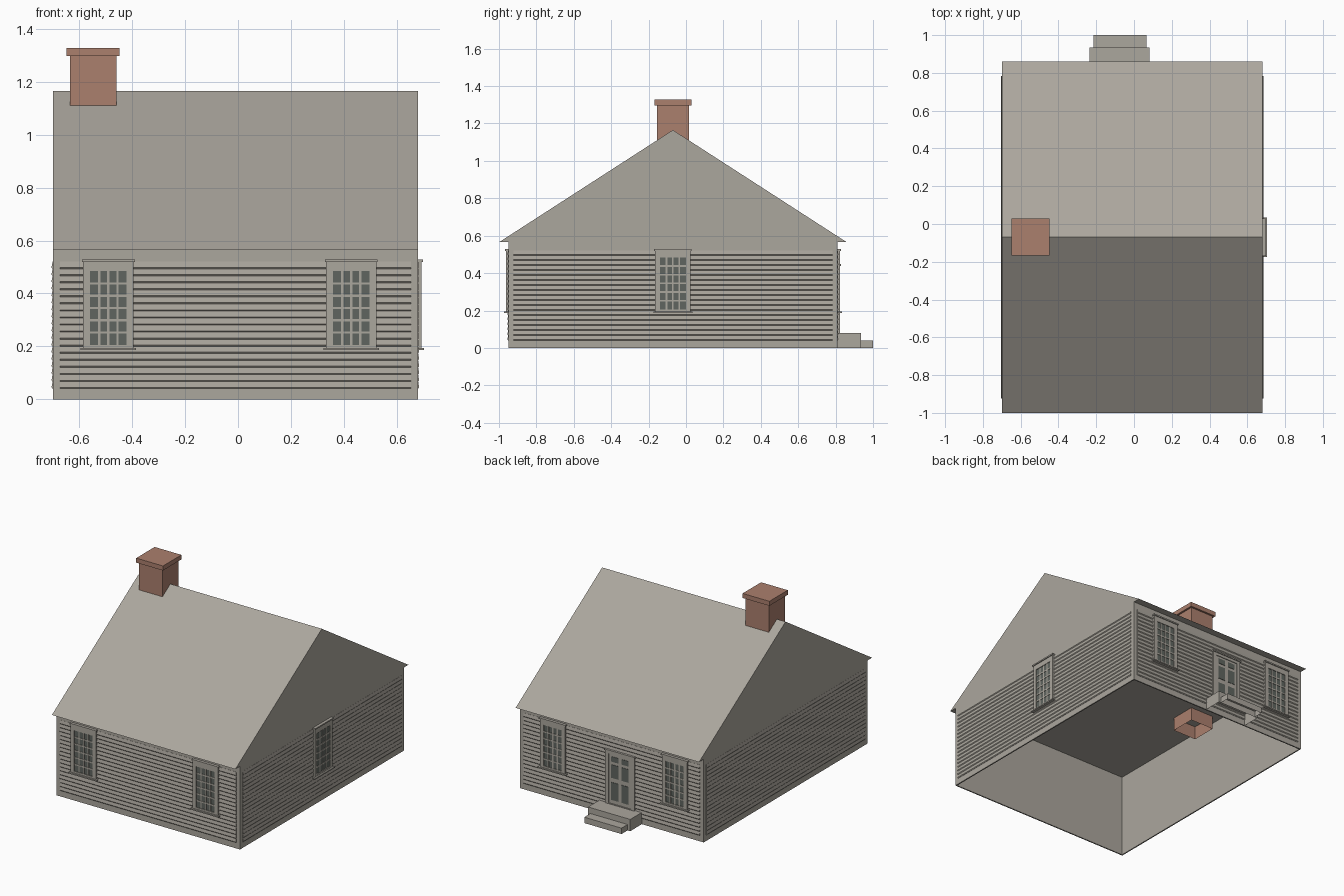
import bpy, bmesh, math
from mathutils import Matrix

if "Cube" in bpy.data.objects:
    bpy.data.objects.remove(bpy.data.objects["Cube"], do_unlink=True)


def material(name, rgb):
    m = bpy.data.materials.new(name)
    m.use_nodes = True
    m.diffuse_color = (*rgb, 1)
    m.node_tree.nodes["Principled BSDF"].inputs["Base Color"].default_value = (*rgb, 1)
    return m


GREY = material("weathered_grey", (0.41, 0.385, 0.34))
GLASS = material("dark_glass", (0.115, 0.13, 0.115))
BRICK = material("red_brick", (0.41, 0.215, 0.155))

# House extents
X0, X1, Y0, Y1, EAVE = -0.70, 0.68, -0.95, 0.81, 0.565
RIDGE_Y, RIDGE_Z = -0.07, 1.165


def finish(name, bm, mats, matrix=None, normals=True):
    if normals:
        bmesh.ops.recalc_face_normals(bm, faces=bm.faces)
    me = bpy.data.meshes.new(name)
    bm.to_mesh(me)
    bm.free()
    for m in mats:
        me.materials.append(m)
    ob = bpy.data.objects.new(name, me)
    bpy.context.collection.objects.link(ob)
    if matrix:
        ob.matrix_world = matrix
    return ob


def box(bm, x0, x1, y0, y1, z0, z1, mat=0, open_ends=""):
    """Add a box; open_ends may hold 'b' (no bottom) and 't' (no top)."""
    size = Matrix.Diagonal((x1 - x0, y1 - y0, z1 - z0, 1))
    centre = Matrix.Translation(((x0 + x1) / 2, (y0 + y1) / 2, (z0 + z1) / 2))
    verts = bmesh.ops.create_cube(bm, size=1, matrix=centre @ size)["verts"]
    faces = {f for v in verts for f in v.link_faces}
    drop = []
    for f in faces:
        f.material_index = mat
        f.normal_update()
        if ("b" in open_ends and f.normal.z < -0.5) or ("t" in open_ends and f.normal.z > 0.5):
            drop.append(f)
    bmesh.ops.delete(bm, geom=drop, context="FACES_ONLY")


def extrude_profile(bm, points, a, b):
    """Sweep a closed (y, z) outline along x from a to b."""
    face = bm.faces.new([bm.verts.new((a, y, z)) for y, z in points])
    out = bmesh.ops.extrude_face_region(bm, geom=[face], use_keep_orig=True)["geom"]
    bmesh.ops.translate(bm, vec=(b - a, 0, 0),
                        verts=[g for g in out if isinstance(g, bmesh.types.BMVert)])


def wall_matrix(x, y, turn):
    """Local x runs along the wall and local -y points outwards."""
    return Matrix.Translation((x, y, 0)) @ Matrix.Rotation(math.radians(turn), 4, "Z")


FRONT = wall_matrix(0, Y0, 0)
BACK = wall_matrix(0, Y1, 180)
LEFT = wall_matrix(X1, 0, 90)
RIGHT = wall_matrix(X0, 0, -90)

# Walls: hollow shell, open below
bm = bmesh.new()
box(bm, X0, X1, Y0, Y1, 0, EAVE, open_ends="bt")
walls = finish("walls", bm, [GREY])
solid = walls.modifiers.new("thickness", "SOLIDIFY")
solid.thickness = 0.012
solid.offset = -1

# Roof with overhanging eaves, its underside forming the ceiling
bm = bmesh.new()
extrude_profile(bm, [(-1, EAVE), (0.86, EAVE), (RIDGE_Y, RIDGE_Z)], X0, X1)
finish("roof", bm, [GREY])


# Clapboard siding: lapped boards, each with its lower edge standing out
def siding(name, matrix, a, b, low=0.04, high=0.52, boards=18):
    pitch = (high - low) / boards
    points = [(0.002, low)]
    for i in range(boards):
        z = low + i * pitch
        points += [(-0.001, z), (-0.005, z + 0.005)]
    points += [(-0.001, high), (0.002, high)]
    bm = bmesh.new()
    extrude_profile(bm, points, a, b)
    finish(name, bm, [GREY], matrix)


INSET = 0.027
siding("front_siding", FRONT, X0 + INSET, X1 - INSET)
siding("back_siding", BACK, -X1 + INSET, -X0 - INSET)
siding("left_siding", LEFT, Y0 + INSET, Y1 - INSET)
siding("right_siding", RIGHT, -Y1 + INSET, -Y0 - INSET)


# Casing shared by windows and door: two jambs, head and bottom rail
def casing(bm, c, half, z0, z1, inner, low, high):
    for s in (-1, 1):
        box(bm, *sorted((c + s * inner, c + s * half)), -0.013, 0, z0, z1)
    box(bm, c - inner, c + inner, -0.013, 0, z0, low)
    box(bm, c - inner, c + inner, -0.013, 0, high, z1)
    box(bm, c - half - 0.005, c + half + 0.005, -0.019, 0, z1 - 0.006, z1 + 0.003)


# Sash window with a grid of small panes
def window(name, matrix, c, cols=4, rows=6):
    bm = bmesh.new()
    half, inner, low, high, bar = 0.095, 0.069, 0.206, 0.484, 0.0045
    casing(bm, c, half, 0.19, 0.525, inner, low, high)
    box(bm, c - half - 0.01, c + half + 0.01, -0.024, 0, 0.186, 0.194)
    box(bm, c - inner, c + inner, -0.008, 0, low, high, mat=1)
    for i in range(1, cols):
        x = c - inner + 2 * inner * i / cols
        box(bm, x - bar, x + bar, -0.011, -0.007, low, high)
    for i in range(1, rows):
        z = low + (high - low) * i / rows
        box(bm, c - inner, c + inner, -0.011, -0.007, z - bar, z + bar)
    finish(name, bm, [GREY, GLASS], matrix)


window("front_window_right", FRONT, -0.49)
window("front_window_left", FRONT, 0.428)
window("back_window_right", BACK, 0.49)
window("back_window_left", BACK, -0.428)
window("left_window", LEFT, RIDGE_Y)

# Back door with paired dark panels
DOOR = 0.077
bm = bmesh.new()
casing(bm, DOOR, 0.11, 0.08, 0.445, 0.085, 0.085, 0.42)
box(bm, DOOR - 0.085, DOOR + 0.085, -0.008, 0, 0.085, 0.42)
for low, high in ((0.11, 0.23), (0.26, 0.35), (0.37, 0.405)):
    for s in (-1, 1):
        box(bm, *sorted((DOOR + s * 0.012, DOOR + s * 0.065)), -0.0105, -0.007, low, high, mat=1)
finish("back_door", bm, [GREY, GLASS], BACK)

# Door steps, hollow underneath
for name, a, b, end, top in (("upper_step", -0.235, 0.082, 0.935, 0.08),
                             ("lower_step", -0.215, 0.065, 1.0, 0.04)):
    bm = bmesh.new()
    box(bm, a, b, Y1 if top > 0.05 else 0.935, end, 0, top, open_ends="b")
    finish(name, bm, [GREY], normals=False)

# Chimney stack passing down through the ceiling, with a wider cap
bm = bmesh.new()
box(bm, -0.635, -0.46, -0.155, 0.017, 0.475, 1.3, open_ends="b")
finish("chimney_stack", bm, [BRICK], normals=False)
bm = bmesh.new()
box(bm, -0.648, -0.447, -0.168, 0.03, 1.297, 1.328)
finish("chimney_cap", bm, [BRICK])
